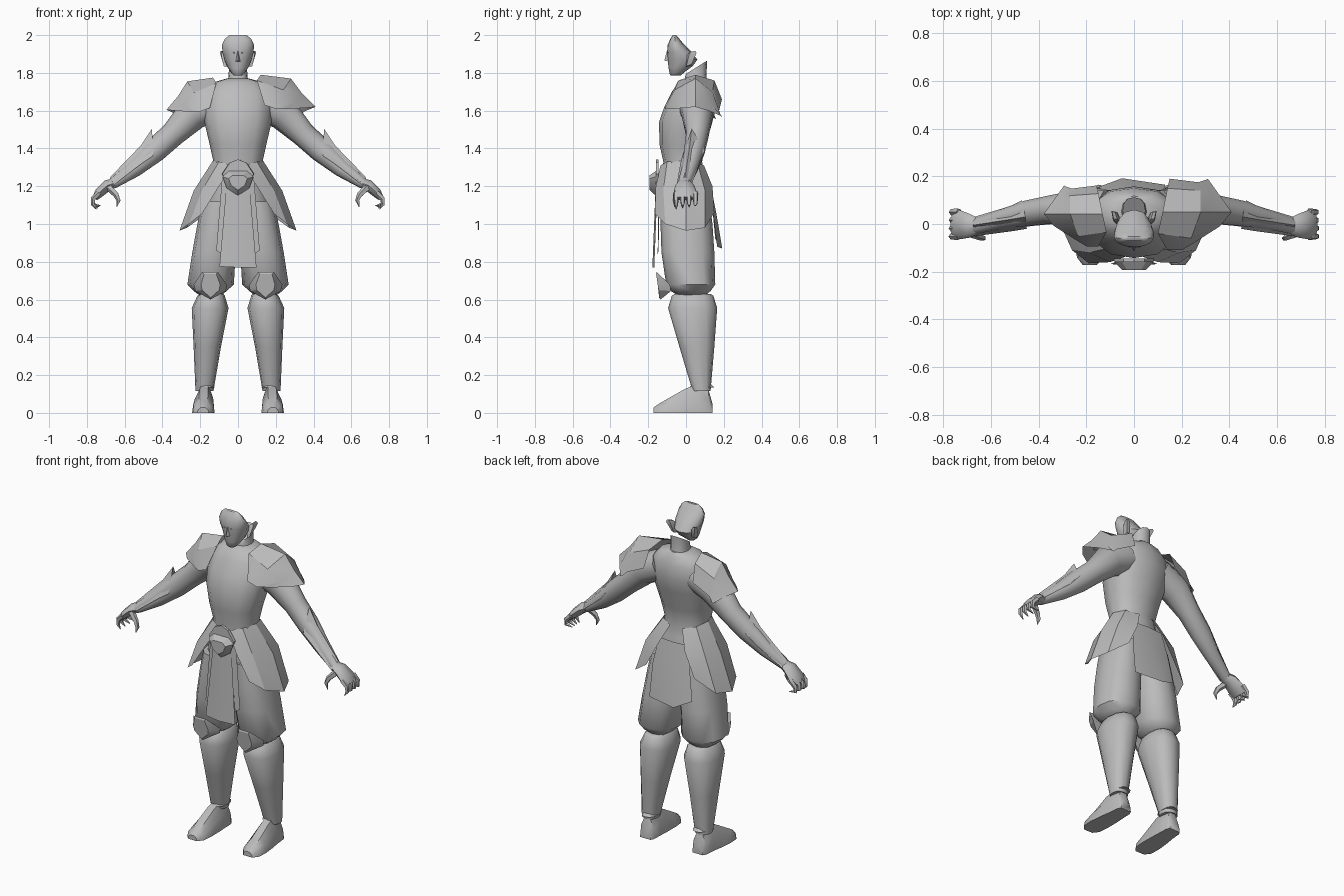
import bpy, bmesh, math
from mathutils import Vector

grey = bpy.data.materials.new("plain_grey")
grey.diffuse_color = (0.5, 0.5, 0.5, 1)
SIDES = (("left", 1), ("right", -1))


def finish(name, bm, angle=45, outward=None):
    bmesh.ops.recalc_face_normals(bm, faces=bm.faces)
    if outward is not None:      # open sheets: make them face away from a point
        s = sum(f.normal.dot(f.calc_center_median() - Vector(outward)) for f in bm.faces)
        if s < 0:
            bmesh.ops.reverse_faces(bm, faces=bm.faces)
    me = bpy.data.meshes.new(name)
    bm.to_mesh(me)
    bm.free()
    ob = bpy.data.objects.new(name, me)
    bpy.context.collection.objects.link(ob)
    me.materials.append(grey)
    bpy.ops.object.select_all(action='DESELECT')
    ob.select_set(True)
    bpy.context.view_layer.objects.active = ob
    bpy.ops.object.shade_smooth_by_angle(angle=math.radians(angle))
    return ob


def loft(name, rings, angle=45):
    """Skin a list of equal point rings and cap both ends."""
    bm = bmesh.new()
    vs = [[bm.verts.new(p) for p in r] for r in rings]
    n = len(vs[0])
    for a, b in zip(vs, vs[1:]):
        for i in range(n):
            j = (i + 1) % n
            bm.faces.new((a[i], a[j], b[j], b[i]))
    bm.faces.new(vs[0])
    bm.faces.new(vs[-1])
    return finish(name, bm, angle)


def sheet(name, rows, center, angle=30):
    """Open plate from rows of points."""
    bm = bmesh.new()
    vs = [[bm.verts.new(p) for p in r] for r in rows]
    for a, b in zip(vs, vs[1:]):
        for i in range(len(a) - 1):
            bm.faces.new((a[i], a[i + 1], b[i + 1], b[i]))
    return finish(name, bm, angle, center)


def level(z, x0, x1, y0, y1, tilt=0, n=12, power=0.85):
    """Rounded horizontal ring; tilt raises its back."""
    pts = []
    for i in range(n):
        t = 2 * math.pi * i / n
        c, s = math.cos(t), math.sin(t)
        c = math.copysign(abs(c) ** power, c)
        s = math.copysign(abs(s) ** power, s)
        pts.append((x0 + (x1 - x0) * (c + 1) / 2, y0 + (y1 - y0) * (s + 1) / 2, z + tilt * s))
    return pts


def tube(name, path, n=8, angle=50):
    """Limb from (center, radius in the x-z plane, radius in y)."""
    c = [Vector(p[0]) for p in path]
    rings = []
    for i, (p, ru, rv) in enumerate(path):
        d = (c[min(i + 1, len(c) - 1)] - c[max(i - 1, 0)]).normalized()
        u = Vector((0, 1, 0)).cross(d).normalized()
        v = d.cross(u)
        rings.append([c[i] + u * ru * math.cos(2 * math.pi * k / n) + v * rv * math.sin(2 * math.pi * k / n)
                      for k in range(n)])
    return loft(name, rings, angle)


def flip(rows, s):
    return [[(s * x, y, z) for x, y, z in r] for r in rows]


# torso and neck
loft("torso", [level(z, -w, w, a, b) for z, w, a, b in (
    (0.98, .19, -.11, .12), (1.15, .165, -.13, .12), (1.25, .14, -.125, .1), (1.33, .13, -.12, .085),
    (1.42, .15, -.14, .105), (1.54, .178, -.143, .14), (1.62, .185, -.115, .158),
    (1.70, .175, -.075, .15), (1.75, .13, -.04, .13), (1.77, .06, -.01, .118))], 55)
loft("neck", [level(1.74, -.06, .06, -.01, .118), level(1.78, -.05, .05, -.005, .108),
              level(1.83, -.048, .048, .0, .112, .035)])

# head with sloping back
loft("head", [level(z, -w, w, a, b, t, power=.95) for z, w, a, b, t in (
    (1.785, .022, -.078, -.03, .0), (1.80, .036, -.085, .0, .01), (1.83, .056, -.092, .035, .005),
    (1.87, .072, -.097, .06, 0), (1.91, .083, -.1, .03, 0), (1.95, .084, -.097, -.01, 0),
    (1.98, .07, -.083, -.035, 0), (2.0, .045, -.07, -.052, 0))], 50)
loft("nose", [[(-.014, -.09, 1.86), (.014, -.09, 1.86), (0, -.115, 1.865)],
              [(-.006, -.092, 1.92), (.006, -.092, 1.92), (0, -.1, 1.92)]])
for side, s in SIDES:
    loft(side + "_ear", flip([[(.06, .0, 1.83), (.075, .0, 1.835), (.075, .03, 1.845), (.06, .03, 1.84)],
                              [(.06, .0, 1.89), (.088, .015, 1.89), (.095, .055, 1.905), (.07, .05, 1.9)],
                              [(.07, .02, 1.905), (.085, .022, 1.91), (.092, .05, 1.917), (.08, .05, 1.915)]], s))
    loft(side + "_brow", flip([[(.018, -.088, 1.9), (.018, -.101, 1.905), (.018, -.092, 1.915)],
                               [(.055, -.06, 1.908), (.055, -.078, 1.915), (.055, -.07, 1.925)]], s))

# shoulder guards, the right one smaller
pad = [[(.14, -.11, 1.63), (.10, -.04, 1.76), (.12, .05, 1.79), (.14, .15, 1.76), (.15, .19, 1.66)],
       [(.20, -.11, 1.61), (.24, -.06, 1.71), (.28, .05, 1.77), (.28, .14, 1.70), (.27, .175, 1.60)],
       [(.25, -.08, 1.61), (.31, -.03, 1.65), (.34, .05, 1.69), (.33, .12, 1.65), (.30, .185, 1.57)],
       [(.28, -.06, 1.61), (.36, -.01, 1.615), (.41, .05, 1.62), (.36, .12, 1.60), (.31, .19, 1.57)]]
sheet("left_shoulder_guard", pad, (.2, .05, 1.5))
sheet("right_shoulder_guard", [[(-.85 * x - .03, .85 * y, z - .015) for x, y, z in r] for r in pad],
      (-.2, .05, 1.5))

for side, s in SIDES:
    # arm and palm
    tube(side + "_arm", [((s * x, y, z), a, b) for x, y, z, a, b in (
        (.12, .05, 1.64, .09, .095), (.24, .06, 1.585, .09, .085), (.345, .06, 1.475, .066, .062),
        (.44, .045, 1.39, .064, .056), (.55, .02, 1.295, .048, .043), (.665, -.01, 1.212, .028, .034))], 10)
    tube(side + "_palm", [((s * x, y, z), a, b) for x, y, z, a, b in (
        (.645, -.01, 1.22, .025, .03), (.69, -.008, 1.205, .03, .05),
        (.735, -.003, 1.165, .026, .062), (.758, -.003, 1.135, .015, .055))])
    # clawed fingers and thumb
    for k in range(4):
        y = -.052 + .034 * k
        tube(f"{side}_finger_{k + 1}", [((s * .735, y, 1.165), .016, .016), ((s * .765, y, 1.135), .014, .014),
                                        ((s * .768, y, 1.105), .011, .011),
                                        ((s * (.75 - .008 * k), y, 1.078 + .006 * k), .002, .002)], 5)
    tube(side + "_thumb", [((s * .69, -.035, 1.2), .02, .02), ((s * .645, -.055, 1.155), .016, .014),
                           ((s * .632, -.06, 1.125), .012, .011), ((s * .642, -.06, 1.09), .002, .002)], 5)
    # forearm guard
    sheet(side + "_forearm_guard", flip([
        [(.45, -.02, 1.36), (.455, .03, 1.505), (.47, .1, 1.39)],
        [(.51, -.03, 1.32), (.515, .02, 1.415), (.52, .075, 1.33)],
        [(.66, -.05, 1.205), (.675, -.005, 1.25), (.67, .03, 1.21)]], s), (s * .5, .02, 1.3))

    # hip plate
    sheet(side + "_hip_plate", flip([
        [(.03, -.135, 1.31), (.10, -.10, 1.33), (.133, -.02, 1.335), (.11, .06, 1.325), (.04, .095, 1.31)],
        [(.10, -.16, 1.20), (.19, -.12, 1.18), (.235, 0, 1.175), (.20, .1, 1.18), (.09, .14, 1.20)],
        [(.19, -.165, 1.055), (.26, -.11, 1.0), (.31, 0, .965), (.27, .1, .98), (.16, .15, 1.06)]], s),
        (0, 0, 1.15))

    # baggy trouser leg
    def leg(z, x0, x1, y0, y1):
        return [(s * x, y, zz) for x, y, zz in level(z, x0, x1, y0, y1)]
    loft(side + "_trouser", [leg(*r) for r in (
        (1.12, .0, .19, -.13, .125), (1.0, .0, .215, -.135, .14), (.85, .012, .242, -.13, .15),
        (.68, .022, .268, -.105, .155), (.645, .06, .235, -.08, .13), (.62, .09, .2, -.04, .1))])
    # knee guard
    rim = [(.105, -.155, .745), (.19, -.155, .745), (.235, -.085, .68), (.225, -.08, .645),
           (.145, -.135, .6), (.065, -.08, .645), (.058, -.085, .675)]
    ridge = [(.115, -.158, .735), (.18, -.158, .735), (.195, -.15, .68), (.19, -.145, .65),
             (.145, -.142, .61), (.1, -.145, .65), (.095, -.15, .68)]
    loft(side + "_knee_guard", flip([rim, ridge], s), 20)
    # shin guard
    loft(side + "_shin_guard", [leg(*r) for r in (
        (.63, .08, .2, -.06, .13), (.62, .07, .215, -.075, .145), (.555, .05, .245, -.095, .165),
        (.35, .09, .235, -.035, .15), (.115, .13, .225, .035, .13))], 40)
    # ankle guard
    loft(side + "_ankle_guard", [leg(.135, .125, .215, .02, .15), leg(.15, .14, .2, .03, .135)], 30)
    # shoe: cross-sections from heel to toe
    shoe = []
    for y, x0, x1, top in ((.14, .14, .21, .05), (.12, .13, .22, .12), (.06, .128, .225, .15),
                           (0, .125, .235, .13), (-.08, .124, .243, .085), (-.14, .13, .24, .05),
                           (-.172, .155, .215, .028)):
        m, q = (x0 + x1) / 2, (x1 - x0) / 4
        shoe.append([(x0, y, 0), (x1, y, 0), (x1 - q * .2, y, top * .55), (m + q * .8, y, top),
                     (m - q * .8, y, top), (x0 + q * .2, y, top * .55)])
    loft(side + "_shoe", flip(shoe, s), 40)

# front cloth: middle panel and folded side strips
sheet("front_cloth", [[(-.06, -.15, 1.22), (0, -.16, 1.22), (.06, -.15, 1.22)],
                      [(-.098, -.168, .775), (0, -.178, .77), (.098, -.168, .77)]], (0, 0, 1))
for side, s in SIDES:
    sheet(side + "_cloth_fold", flip([[(.045, -.145, 1.25), (.085, -.14, 1.24)],
                                      [(.085, -.15, .84), (.115, -.145, .86)]], s), (0, 0, 1))
# back cloth
sheet("back_cloth", [[(-.1, .115, 1.23), (0, .125, 1.23), (.1, .115, 1.23)],
                     [(-.125, .14, 1.08), (0, .16, 1.06), (.125, .14, 1.08)],
                     [(-.15, .155, .92), (-.05, .192, .87), (.13, .165, .88)]], (0, 0, 1), 40)

# belt ornament: rounded back plate with a raised pointed shield
outline = [(-.085, 1.265), (-.045, 1.325), (0, 1.342), (.045, 1.325), (.085, 1.265), (.06, 1.21), (-.06, 1.21)]
loft("belt_plate", [[(x, -.145, z) for x, z in outline], [(x * .96, -.16, z) for x, z in outline]], 30)
shield = [(-.082, 1.25), (-.05, 1.28), (.05, 1.28), (.082, 1.25), (.06, 1.19), (0, 1.15), (-.06, 1.19)]
loft("belt_shield", [[(x, -.16, z) for x, z in shield],
                     [(x * .6, -.193, 1.225 + (z - 1.225) * .6) for x, z in shield]], 30)
